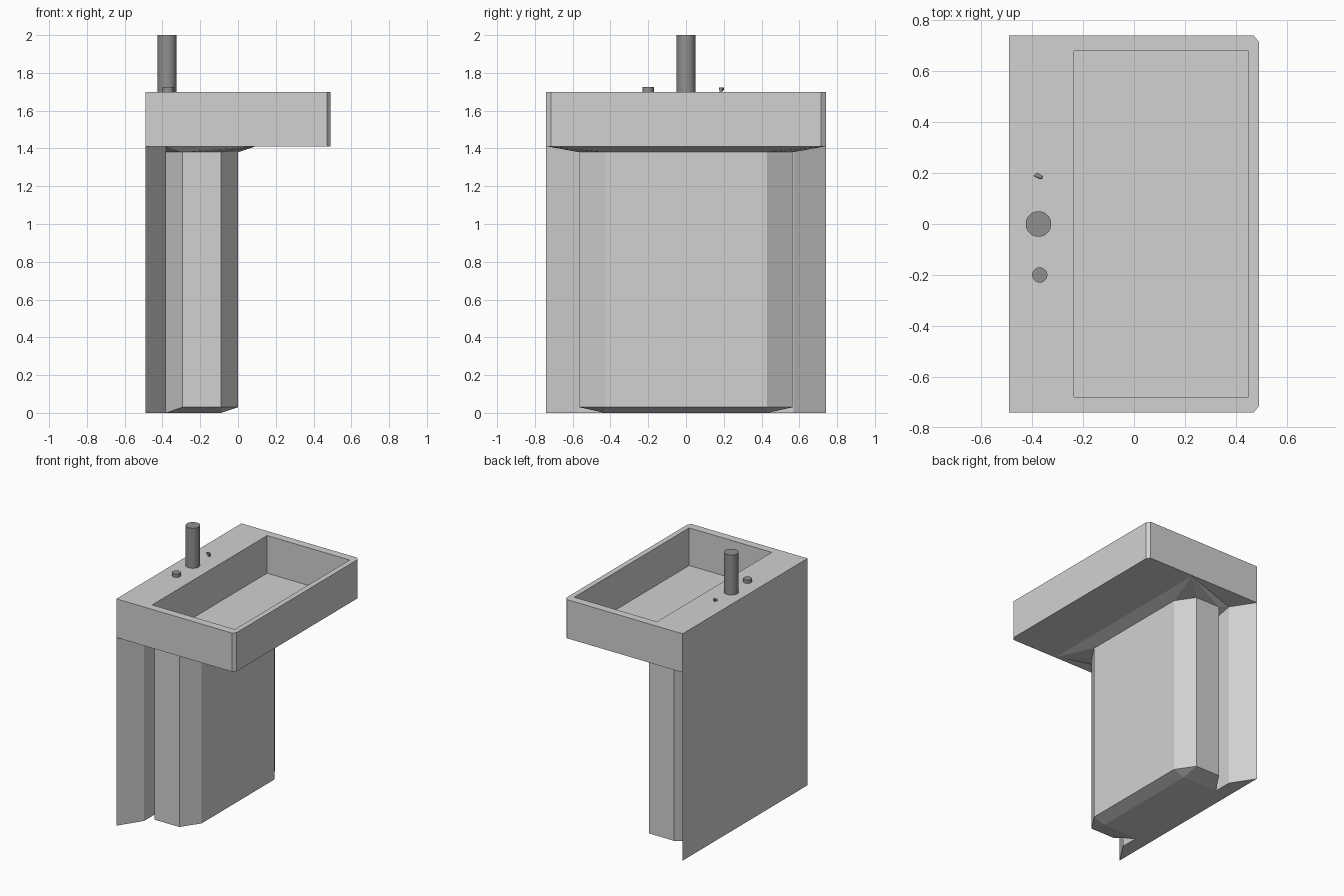
import bpy, bmesh
from mathutils import Matrix

if "Cube" in bpy.data.objects:
    bpy.data.objects.remove(bpy.data.objects["Cube"])


def material(name, value):
    m = bpy.data.materials.new(name)
    m.diffuse_color = (value, value, value, 1)
    m.use_nodes = True
    m.node_tree.nodes["Principled BSDF"].inputs["Base Color"].default_value = m.diffuse_color
    return m


porcelain = material("light_grey_porcelain", 0.64)
metal = material("dark_grey_metal", 0.28)


def finish(name, bm, mat):
    bmesh.ops.recalc_face_normals(bm, faces=bm.faces)
    mesh = bpy.data.meshes.new(name)
    bm.to_mesh(mesh)
    bm.free()
    obj = bpy.data.objects.new(name, mesh)
    bpy.context.collection.objects.link(obj)
    mesh.materials.append(mat)
    return obj


def mirrored(half):
    # half outline at +y, closed by its reflection at -y
    return half + [(x, -y) for x, y in reversed(half)]


def prism(name, outline, z0, z1, mat):
    bm = bmesh.new()
    base = bm.faces.new([bm.verts.new((x, y, z0)) for x, y in outline])
    res = bmesh.ops.extrude_face_region(bm, geom=[base])
    for v in res["geom"]:
        if isinstance(v, bmesh.types.BMVert):
            v.co.z = z1
    return finish(name, bm, mat)


def hull(name, layers, mat):
    bm = bmesh.new()
    for outline, z in layers:
        for x, y in outline:
            bm.verts.new((x, y, z))
    bmesh.ops.convex_hull(bm, input=bm.verts)
    bmesh.ops.dissolve_limit(bm, angle_limit=0.01, verts=bm.verts, edges=bm.edges)
    return finish(name, bm, mat)


def cylinder(name, x, y, r, z0, z1, sides, mat):
    bm = bmesh.new()
    bmesh.ops.create_cone(bm, cap_ends=True, segments=sides, radius1=r, radius2=r,
                          depth=z1 - z0,
                          matrix=Matrix.Translation((x, y, (z0 + z1) / 2)))
    obj = finish(name, bm, mat)
    bpy.ops.object.select_all(action="DESELECT")
    bpy.context.view_layer.objects.active = obj
    obj.select_set(True)
    bpy.ops.object.shade_smooth_by_angle()
    return obj


# basin block with small front corner cuts
basin = prism("basin", mirrored([(-0.49, 0.74), (0.47, 0.74), (0.49, 0.715)]),
              1.41, 1.70, porcelain)

# rectangular bowl cut into the block
cutter = prism("bowl_cutter", mirrored([(-0.235, 0.68), (0.45, 0.68)]),
               1.418, 1.80, porcelain)
cutter.hide_render = True
mod = basin.modifiers.new("bowl", "BOOLEAN")
mod.object = cutter
mod.operation = "DIFFERENCE"
mod.solver = "EXACT"
bpy.context.view_layer.objects.active = basin
bpy.ops.object.modifier_apply(modifier=mod.name)
bpy.data.objects.remove(cutter)

# back panel with slanted sides
prism("back_panel", mirrored([(-0.49, 0.74), (-0.38, 0.57)]), 0, 1.41, porcelain)

# pedestal with bevelled corners and bevelled foot
octagon = mirrored([(-0.38, 0.43), (-0.295, 0.565), (-0.09, 0.565), (0.0, 0.43)])
foot = mirrored([(-0.38, 0.43), (-0.09, 0.43)])
hull("pedestal", [(foot, 0), (octagon, 0.03), (octagon, 1.38)], porcelain)

# flare joining pedestal to basin
hull("pedestal_flare",
     [(octagon, 1.38), (mirrored([(-0.38, 0.57), (0.09, 0.73)]), 1.41)], porcelain)

# tap and controls
cylinder("tap", -0.375, 0, 0.05, 1.70, 2.0, 32, metal)
cylinder("knob", -0.37, -0.2, 0.03, 1.70, 1.725, 20, metal)
hull("small_lever", [([(-0.372, 0.178), (-0.36, 0.178), (-0.36, 0.19), (-0.372, 0.19)], 1.70),
                     ([(-0.395, 0.19), (-0.38, 0.202), (-0.36, 0.19), (-0.362, 0.176)], 1.712),
                     ([(-0.395, 0.19), (-0.38, 0.202), (-0.36, 0.19), (-0.362, 0.176)], 1.722)],
     metal)
